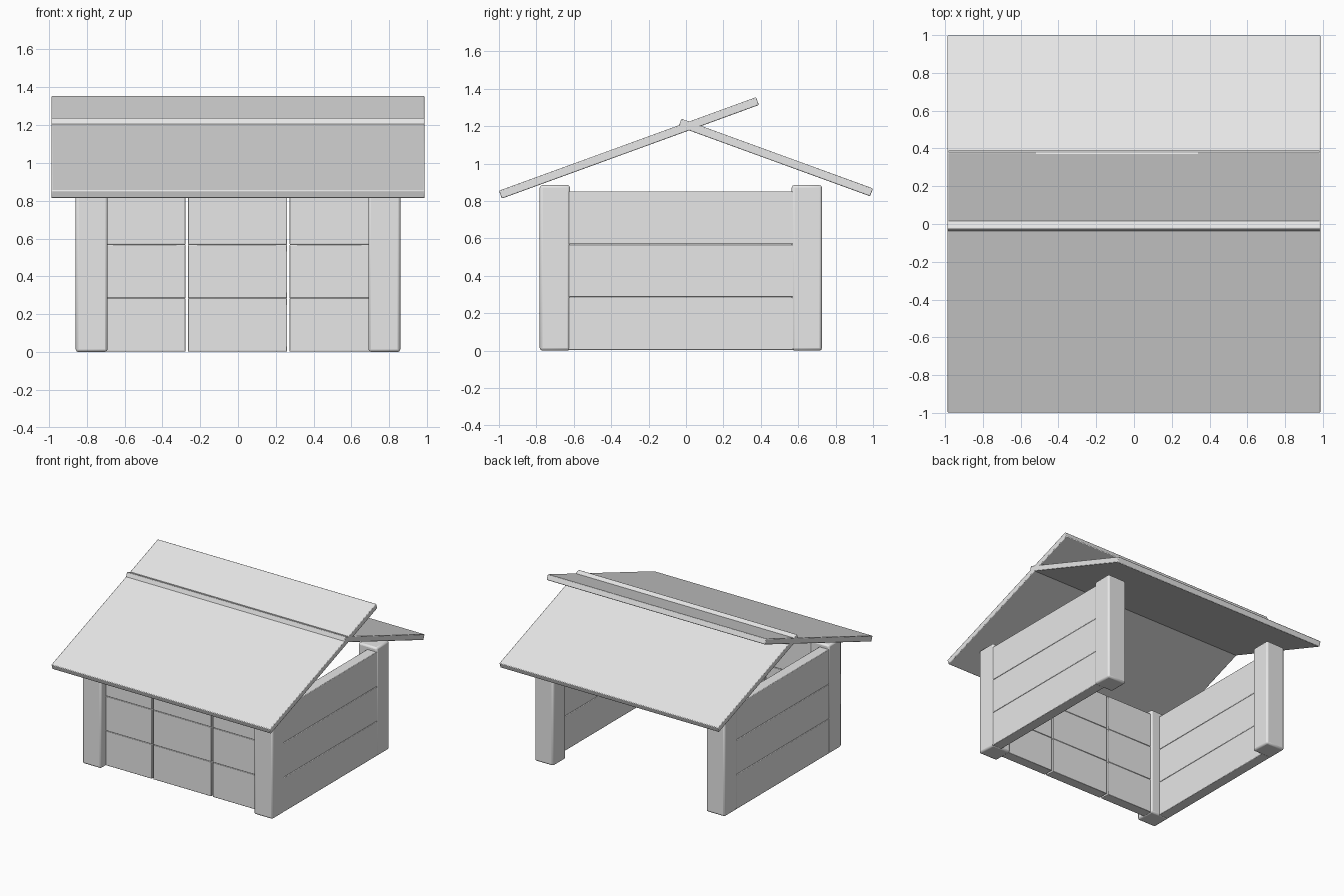
import bpy
import math

if "Cube" in bpy.data.objects:
    bpy.data.objects.remove(bpy.data.objects["Cube"])

grey = bpy.data.materials.new("plain_grey")
grey.diffuse_color = (0.8, 0.8, 0.8, 1)
grey.use_nodes = True
grey.node_tree.nodes["Principled BSDF"].inputs["Base Color"].default_value = grey.diffuse_color


def box(name, lo, hi, bevel, tilt=0.0):
    """Rounded box between two corners, optionally tilted about x."""
    bpy.ops.mesh.primitive_cube_add(
        size=1, location=[(a + b) / 2 for a, b in zip(lo, hi)])
    ob = bpy.context.object
    ob.name = name
    ob.scale = [b - a for a, b in zip(lo, hi)]
    bpy.ops.object.transform_apply(location=False, rotation=False, scale=True)
    ob.rotation_euler.x = tilt
    mod = ob.modifiers.new("rounded_edges", 'BEVEL')
    mod.width = bevel
    mod.segments = 2
    ob.data.materials.append(grey)
    bpy.ops.object.shade_smooth_by_angle(angle=math.radians(40))
    return ob


def roof(name, y, z, length, tilt):
    t = 0.0445
    box(name, (-0.987, y - length / 2, z - t / 2),
        (0.987, y + length / 2, z + t / 2), 0.005, math.radians(tilt))


# Corner posts
for side, s in (("left", -1), ("right", 1)):
    x0, x1 = sorted((s * 0.69, s * 0.858))
    box(f"front_{side}_post", (x0, -0.782, 0), (x1, -0.62, 0.885), 0.014)
    box(f"back_{side}_post", (x0, 0.565, 0), (x1, 0.727, 0.885), 0.014)

# Wall planks: three rows, back left open
rows = [(0.003, 0.285), (0.286, 0.568), (0.569, 0.852)]
columns = [(-0.70, -0.277), (-0.265, 0.26), (0.272, 0.70)]
for r, (z0, z1) in enumerate(rows):
    for side, s in (("left", -1), ("right", 1)):
        x0, x1 = sorted((s * 0.77, s * 0.855))
        box(f"{side}_plank_{r}", (x0, -0.63, z0), (x1, 0.575, z1), 0.004)
    for c, (x0, x1) in enumerate(columns):
        box(f"front_plank_{r}_{c}", (x0, -0.715, z0), (x1, -0.632, z1), 0.004)

# Two crossing roof slabs
roof("front_roof", -0.305, 1.084, 1.4625, 20)
roof("back_roof", 0.48, 1.0325, 1.09, -20)
